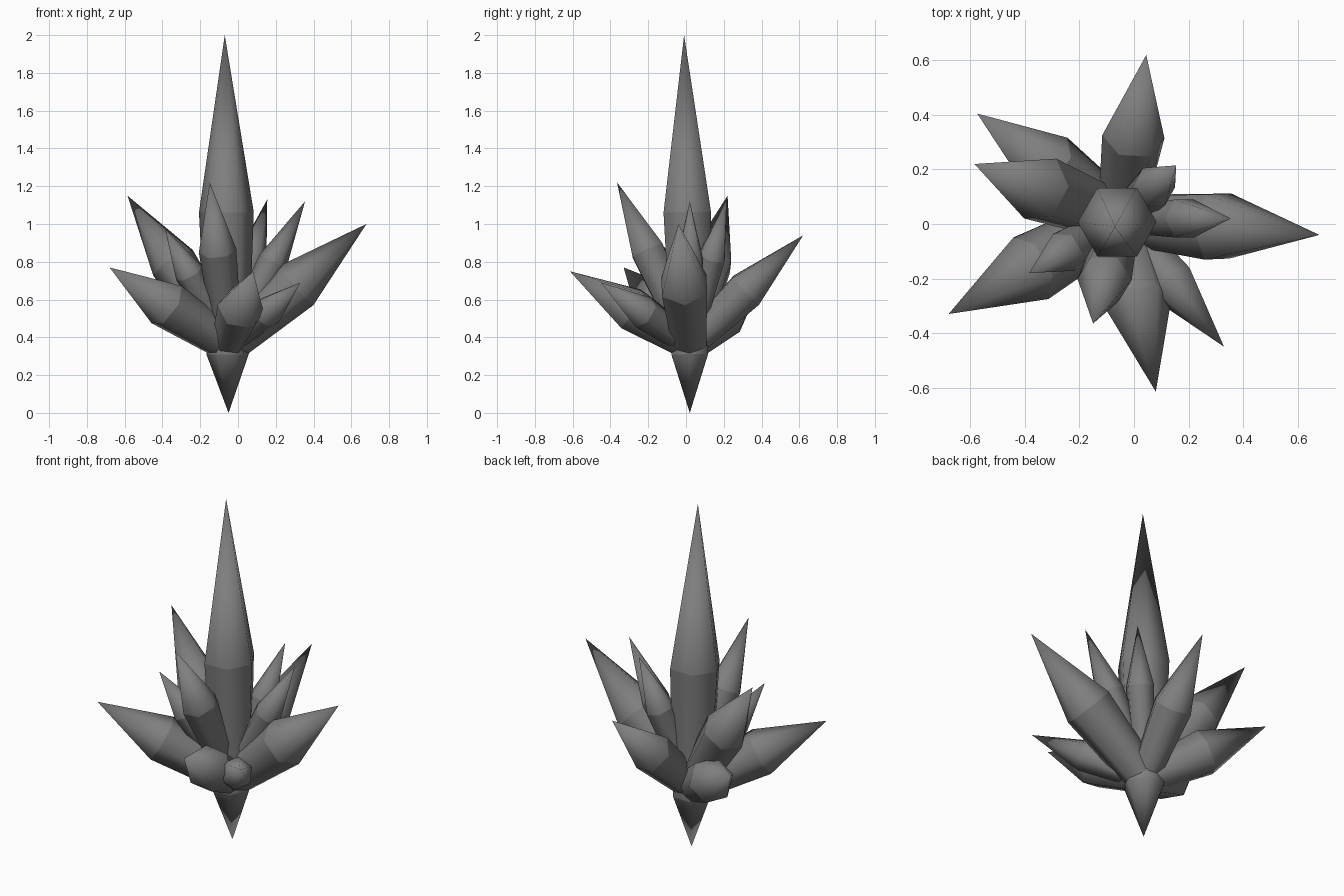
import bpy
import bmesh
import math
from mathutils import Vector

if "Cube" in bpy.data.objects:
    bpy.data.objects.remove(bpy.data.objects["Cube"], do_unlink=True)

grey = bpy.data.materials.new("crystal_grey")
grey.use_nodes = True
GREY = (0.21, 0.21, 0.21, 1)
grey.diffuse_color = GREY
grey.node_tree.nodes["Principled BSDF"].inputs["Base Color"].default_value = GREY

ROOT = Vector((-0.05, 0.02, 0.36))
UP = Vector((0, 0, 1))


def crystal(name, base, tip, split, radius, base_radius, tail=None):
    """Six-sided shaft widening to a shoulder, then a point; optional tail point."""
    base, tip = Vector(base), Vector(tip)
    turn = UP.rotation_difference(tip - base)
    bm = bmesh.new()

    def ring(centre, r):
        return [bm.verts.new(centre + turn @ Vector((r * math.cos(i * math.pi / 3),
                                                     r * math.sin(i * math.pi / 3), 0)))
                for i in range(6)]

    low = ring(base, base_radius)
    high = ring(base.lerp(tip, split), radius)
    point = bm.verts.new(tip)
    end = bm.verts.new(Vector(tail)) if tail else None
    for i in range(6):
        j = (i + 1) % 6
        bm.faces.new((low[i], low[j], high[j], high[i]))
        bm.faces.new((high[i], high[j], point))
        if end:
            bm.faces.new((low[j], low[i], end))
    if not end:
        bm.faces.new(low[::-1])

    # Smooth around the shaft, crisp at the shoulder and base rings
    for face in bm.faces:
        face.smooth = True
    for loop in (low, high):
        for i in range(6):
            bm.edges.get((loop[i], loop[(i + 1) % 6])).smooth = False
    bmesh.ops.recalc_face_normals(bm, faces=bm.faces[:])

    mesh = bpy.data.meshes.new(name)
    bm.to_mesh(mesh)
    bm.free()
    mesh.materials.append(grey)
    obj = bpy.data.objects.new(name, mesh)
    bpy.context.collection.objects.link(obj)


# Tall central crystal with its downward point
crystal("central_crystal", (-0.055, 0.02, 0.31), (-0.07, -0.01, 2), 0.445,
        0.145, 0.112, tail=(-0.05, 0.02, 0))

# Side crystals: tip, shoulder position along the axis, shoulder radius
side_crystals = {
    "left_large_crystal": ((0.68, -0.04, 1.0), 0.49, 0.138),
    "back_large_crystal": ((0.045, 0.62, 0.94), 0.5, 0.115),
    "back_right_low_crystal": ((-0.575, 0.405, 0.7), 0.5, 0.125),
    "right_high_crystal": ((-0.585, 0.22, 1.15), 0.55, 0.125),
    "front_right_large_crystal": ((-0.68, -0.33, 0.77), 0.52, 0.13),
    "front_large_crystal": ((0.08, -0.615, 0.75), 0.49, 0.125),
    "front_high_crystal": ((-0.15, -0.365, 1.22), 0.58, 0.1),
    "front_left_low_crystal": ((0.33, -0.45, 0.69), 0.52, 0.09),
    "left_high_crystal": ((0.355, 0.02, 1.12), 0.58, 0.08),
    "back_left_small_crystal": ((0.155, 0.215, 1.13), 0.6, 0.08),
    "front_right_small_crystal": ((-0.385, -0.18, 0.97), 0.62, 0.078),
}
for name, (tip, split, radius) in side_crystals.items():
    crystal(name, ROOT, tip, split, radius, radius * 0.72)
